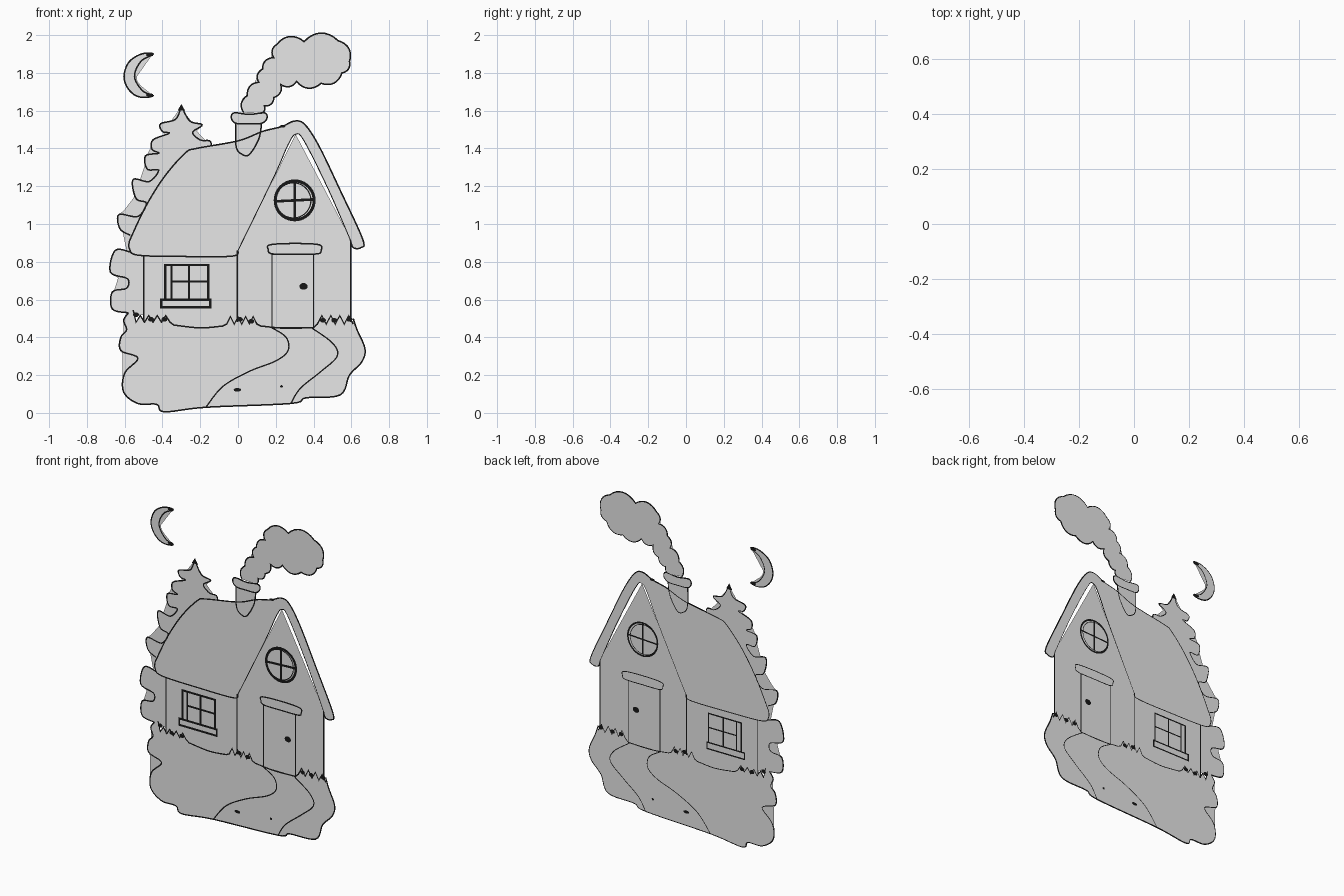
import bpy, bmesh, math
from mathutils import Vector

if "Cube" in bpy.data.objects:
    bpy.data.objects.remove(bpy.data.objects["Cube"])

def material(name, c):
    m = bpy.data.materials.new(name)
    m.diffuse_color = (c, c, c, 1)
    m.use_nodes = True
    m.node_tree.nodes["Principled BSDF"].inputs["Base Color"].default_value = m.diffuse_color
    return m

PAPER = material("paper grey", 0.8)
INK = material("ink black", 0.008)
GAP = 0.0015   # ink plates float this far off the flat sheet

def spline(pts, closed=False, n=6):
    """Catmull-Rom curve through 2D points."""
    p = [Vector(q) for q in pts]
    k, out = len(p), []
    for i in range(k if closed else k - 1):
        if closed:
            a, b, c, d = (p[(i + j) % k] for j in (-1, 0, 1, 2))
        else:
            a, b, c, d = (p[min(max(i + j, 0), k - 1)] for j in (-1, 0, 1, 2))
        for s in range(n):
            t = s / n
            out.append(0.5 * (2*b + (c - a)*t + (2*a - 5*b + 4*c - d)*t*t + (3*b - a - 3*c + d)*t**3))
    return out if closed else out + [p[-1]]

def scallop(pts, bulge=0.24, n=8):
    """Puffy arcs bulging to the left of each step between cusps."""
    out = []
    for a, b in zip(pts, pts[1:]):
        a, b = Vector(a), Vector(b)
        d = b - a
        nrm = Vector((-d.y, d.x))
        out += [a + d*(i/n) + nrm*bulge*math.sin(math.pi*i/n)**0.8 for i in range(n)]
    return out + [Vector(pts[-1])]

def ring(cx, cz, rx, rz=None, n=40):
    return [Vector((cx + rx*math.cos(2*math.pi*i/n), cz + (rz or rx)*math.sin(2*math.pi*i/n))) for i in range(n)]

def box(x0, z0, x1, z1):
    return [(x0, z0), (x1, z0), (x1, z1), (x0, z1)]

def finish(bm, name, mat):
    for f in bm.faces:
        f.normal_update()
        if (f.normal.y > 0) != (f.calc_center_median().y > 0.0005):
            f.normal_flip()
    me = bpy.data.meshes.new(name)
    bm.to_mesh(me)
    bm.free()
    me.materials.append(mat)
    bpy.context.collection.objects.link(bpy.data.objects.new(name, me))

def fill(name, *outlines, mat=PAPER, layers=(0,)):
    bm = bmesh.new()
    for o in outlines:
        for y in layers:
            bm.faces.new([bm.verts.new((p[0], y, p[1])) for p in o])
    bmesh.ops.triangulate(bm, faces=bm.faces[:])
    finish(bm, name, mat)

def blot(name, *outlines):
    fill(name, *outlines, mat=INK, layers=(-GAP, GAP))

def ink(name, lines, w=0.008, closed=False):
    """Flat pen strokes on the front, and thinner ones on the back."""
    bm = bmesh.new()
    for line in lines:
        p = [Vector(q) for q in line]
        k = len(p)
        for y, h in ((-GAP, w/2), (GAP, w/3)):
            rows = []
            for i in range(k):
                a = p[i-1] if closed or i else p[i]
                b = p[(i+1) % k] if closed or i < k-1 else p[i]
                d0, d1 = (p[i] - a), (b - p[i])
                d0 = d0.normalized() if d0.length > 1e-6 else d1.normalized()
                d1 = d1.normalized() if d1.length > 1e-6 else d0
                t = (d0 + d1).normalized() if (d0 + d1).length > 1e-3 else d1
                s = Vector((-t.y, t.x)) * h / max(0.6, t.dot(d1))
                rows.append([bm.verts.new((v.x, y, v.y)) for v in (p[i] + s, p[i] - s)])
            for i in range(k if closed else k - 1):
                (a, b), (c, d) = rows[i], rows[(i+1) % k]
                bm.faces.new((a, b, d, c))
    finish(bm, name, INK)

# Moon
moon = spline([(-.45, 1.90), (-.51, 1.90), (-.575, 1.86), (-.603, 1.79), (-.59, 1.73), (-.55, 1.685), (-.50, 1.67),
               (-.45, 1.68), (-.505, 1.705), (-.548, 1.78), (-.515, 1.86)], True)
fill("moon", moon)
ink("moon_outline", [moon], closed=True)
blot("moon_tips", ring(-.468, 1.895, .02, .009, 10), ring(-.468, 1.683, .02, .009, 10))

# Smoke
smoke = scallop([(.03, 1.59), (.05, 1.68), (.11, 1.75), (.13, 1.82), (.19, 1.88), (.205, 1.95), (.35, 1.965),
                 (.53, 1.97), (.59, 1.86), (.55, 1.80), (.44, 1.745), (.31, 1.755), (.225, 1.74), (.19, 1.67),
                 (.14, 1.625), (.12, 1.585)])
fill("smoke", smoke)
ink("smoke_outline", [smoke])

# Fir tree behind the house: only its free edge is drawn
tree_left = spline([(-.30, 1.625), (-.33, 1.555), (-.41, 1.53), (-.40, 1.49), (-.365, 1.48), (-.45, 1.445),
                    (-.455, 1.395), (-.42, 1.375), (-.49, 1.36), (-.48, 1.29), (-.42, 1.285), (-.47, 1.225),
                    (-.555, 1.235), (-.54, 1.135), (-.485, 1.11), (-.53, 1.04), (-.63, 1.05), (-.625, .975),
                    (-.57, .94)])
tree_low = spline([(-.565, .85), (-.65, .86), (-.675, .745), (-.585, .71), (-.59, .66), (-.665, .64), (-.665, .55),
                   (-.58, .53)])
tree_right = spline([(-.14, 1.41), (-.15, 1.44), (-.20, 1.445), (-.24, 1.485), (-.19, 1.525), (-.255, 1.545),
                     (-.30, 1.625)])
fill("tree", tree_left + tree_low + [Vector((-.40, .5)), Vector((-.40, 1.2)), Vector((-.24, 1.38))] + tree_right[:-1])
ink("tree_outline", [tree_left, tree_low, tree_right])
blot("tree_tip", [(-.30, 1.635), (-.32, 1.60), (-.28, 1.60)])

# Walls
fill("walls", [(-.50, .44), (.597, .44), (.597, .92), (.305, 1.475), (0, .86), (-.50, .86)])
ink("wall_corners", [[(x, .48), (x, z)] for x, z in ((-.50, .83), (-.005, .86), (.597, .91))])

# Roof: left slope plus the barge board over the gable
roof_top = spline([(-.575, .91), (-.49, 1.09), (-.39, 1.25), (-.28, 1.375), (-.22, 1.40), (0, 1.44), (.13, 1.49),
                   (.23, 1.515), (.30, 1.545), (.355, 1.525), (.43, 1.41), (.54, 1.18), (.66, .92), (.65, .875),
                   (.61, .875), (.595, .915)])
gable = spline([(.595, .915), (.48, 1.18), (.35, 1.44), (.305, 1.475), (.265, 1.42), (.19, 1.25), (0, .86)])
eave = spline([(0, .86), (-.03, .83), (-.28, .828), (-.53, .835), (-.575, .87), (-.575, .91)])
fill("roof", roof_top + gable[1:] + eave[1:-1])
ink("roof_outline", [roof_top, eave])
ink("gable_line", [gable], w=0.005)
blot("roof_ridge_mark", ring(.235, 1.517, .016, .007, 10))

# Chimney
cap = spline([(-.035, 1.56), (-.02, 1.588), (.06, 1.58), (.14, 1.588), (.153, 1.56), (.125, 1.533), (.06, 1.53),
              (-.01, 1.533)], True)
stack = spline([(-.012, 1.535), (-.01, 1.41), (.02, 1.37), (.06, 1.368), (.11, 1.45), (.125, 1.535)])
fill("chimney", cap)
fill("chimney_stack", stack)
ink("chimney_cap_outline", [cap], closed=True)
ink("chimney_stack_outline", [stack])

# Square window
ink("window_frame", [box(-.385, .60, -.158, .783), box(-.407, .56, -.147, .60)], w=.013, closed=True)
ink("window_bars", [[(-.26, .60), (-.26, .78)], [(-.35, .695), (-.158, .695)], [(-.352, .60), (-.352, .78)]], w=.012)

# Round window
ink("round_window_frame", [ring(.30, 1.125, .103)], w=.016, closed=True)
ink("round_window_inner_ring", [ring(.293, 1.125, .093)], w=.006, closed=True)
ink("round_window_bars", [[(.30, 1.03), (.30, 1.225)], [(.20, 1.12), (.40, 1.13)]], w=.014)

# Door
ink("door_outline", [box(.18, .45, .40, .84)], w=.007, closed=True)
lintel = spline([(.16, .865), (.17, .89), (.30, .897), (.43, .89), (.44, .86), (.42, .842), (.30, .84), (.18, .842)], True)
ink("door_lintel", [lintel], closed=True)
blot("door_knob", ring(.347, .67, .022, .018, 14))

# Ground and bushes
ground = spline([(-.58, .53), (-.605, .49), (-.59, .44), (-.62, .40), (-.62, .33), (-.53, .29), (-.60, .21), (-.605, .11),
                 (-.53, .05), (-.43, .045), (-.39, .006), (-.17, .03), (.28, .05), (.36, .08), (.54, .095), (.59, .20),
                 (.655, .27), (.672, .34), (.63, .44), (.61, .50)])

def tuft(x0, x1, z0, z1, n):
    """Zigzag blades of grass."""
    s = (x1 - x0) / (2*n)
    return [Vector((x0 + s*i, z1 if i % 2 else z0)) for i in range(2*n + 1)]

grass = (tuft(.61, .42, .47, .515, 4) + spline([(.40, .452), (.25, .448), (.12, .46)])
         + tuft(.10, -.06, .47, .51, 4) + spline([(-.08, .46), (-.20, .45), (-.34, .465)])
         + tuft(-.36, -.54, .48, .515, 4) + [Vector((-.555, .545))])
fill("ground", ground + grass)
ink("ground_outline", [ground])
ink("grass_edge", [grass])
blot("grass_shadows", *[ring(x, z, .016, .013, 10) for x, z in
     ((-.54, .52), (-.46, .495), (-.39, .495), (.01, .495), (.07, .485), (.45, .49), (.51, .49), (.59, .495))])

# Garden path and pebbles
ink("path_edges", [spline([(.18, .45), (.255, .40), (.265, .33), (.20, .275), (.06, .22), (-.08, .14), (-.17, .03)]),
                   spline([(.39, .45), (.50, .37), (.525, .30), (.44, .22), (.33, .13), (.28, .05)])], w=.007)
blot("pebbles", ring(-.003, .122, .02, .01, 10), ring(.23, .14, .008, .007, 8))
